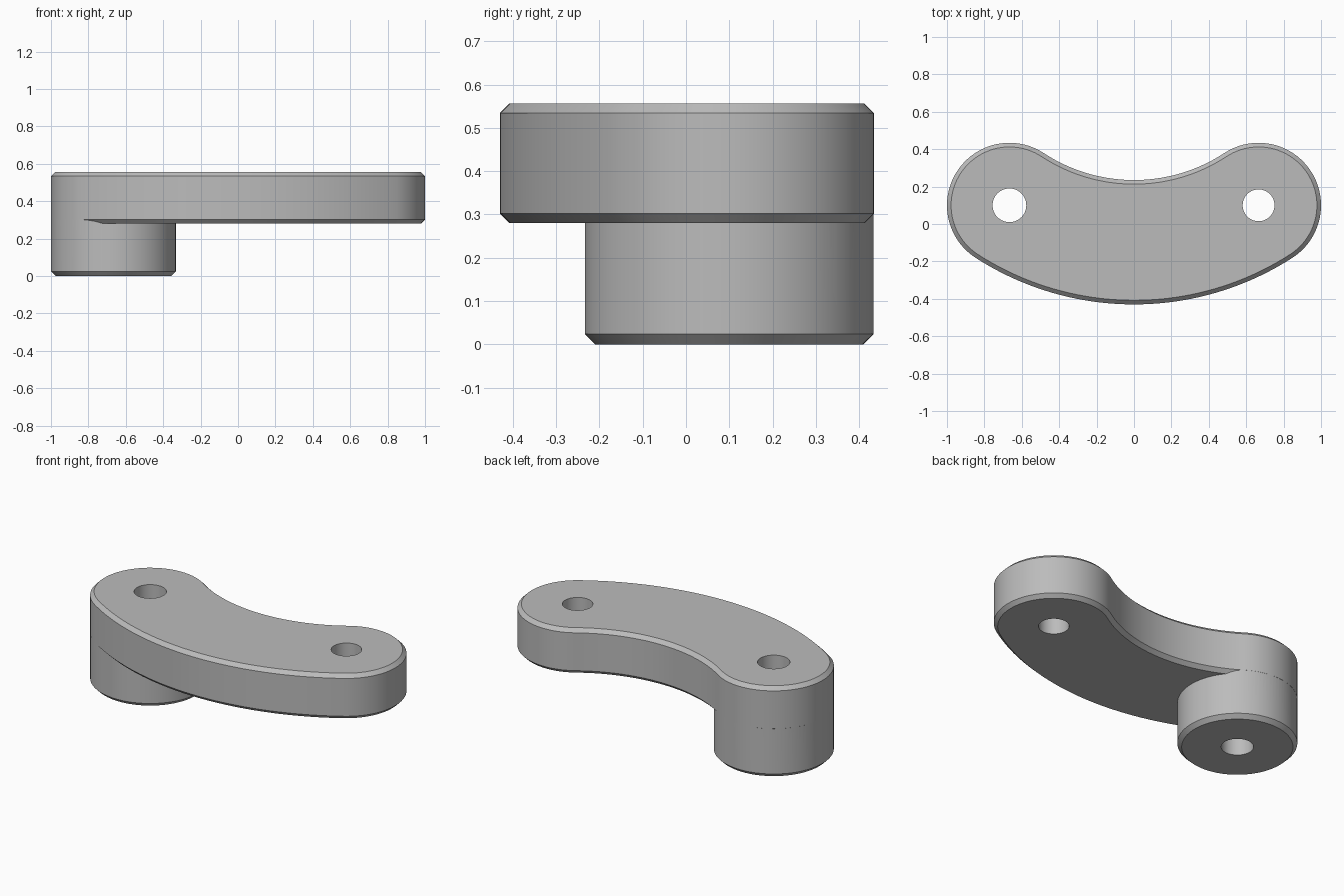
import bpy, bmesh
from math import pi, sin, cos, atan2

if "Cube" in bpy.data.objects:
    bpy.data.objects.remove(bpy.data.objects["Cube"])

END_X, END_Y, END_R = 0.666, 0.1, 0.334   # rounded ends
WAIST_Y, BELLY_Y = 0.235, -0.43           # middle of the inner and outer edges
BASE, TOP, BEVEL = 0.28, 0.556, 0.022

steel = bpy.data.materials.new("plain grey")
steel.use_nodes = True
grey = (0.5, 0.5, 0.5, 1)
steel.diffuse_color = grey
steel.node_tree.nodes["Principled BSDF"].inputs["Base Color"].default_value = grey


def arc(cx, cy, r, start, end, steps):
    """Points along an arc, leaving out the last one."""
    angles = [start + (end - start) * i / steps for i in range(steps)]
    return [(cx + r * cos(a), cy + r * sin(a)) for a in angles]


def loft(name, rings):
    """Closed solid through rings given as (height, outline)."""
    bm = bmesh.new()
    loops = [[bm.verts.new((x, y, z)) for x, y in pts] for z, pts in rings]
    for low, high in zip(loops, loops[1:]):
        n = len(low)
        for i in range(n):
            j = (i + 1) % n
            bm.faces.new((low[i], low[j], high[j], high[i]))
    bm.faces.new(loops[0][::-1])
    bm.faces.new(loops[-1])
    mesh = bpy.data.meshes.new(name)
    bm.to_mesh(mesh)
    bm.free()
    mesh.materials.append(steel)
    obj = bpy.data.objects.new(name, mesh)
    bpy.context.collection.objects.link(obj)
    return obj


def combine(target, tool, operation):
    mod = target.modifiers.new(operation, 'BOOLEAN')
    mod.operation, mod.object, mod.solver = operation, tool, 'EXACT'
    bpy.context.view_layer.objects.active = target
    bpy.ops.object.modifier_apply(modifier=mod.name)
    bpy.data.objects.remove(tool)


# Inner and outer edge arcs, tangent to the rounded ends
w, b = WAIST_Y - END_Y, END_Y - BELLY_Y
inner_r = (END_X**2 + w**2 - END_R**2) / (2 * (END_R - w))
outer_r = (END_X**2 + b**2 - END_R**2) / (2 * (b - END_R))
inner_y, outer_y = WAIST_Y + inner_r, BELLY_Y + outer_r
inner_a = atan2(END_Y - inner_y, END_X)
outer_a = atan2(END_Y - outer_y, END_X)


def outline(inset):
    r = END_R - inset
    return (arc(END_X, END_Y, r, outer_a, inner_a + pi, 48)
            + arc(0, inner_y, inner_r + inset, inner_a, -pi - inner_a, 40)
            + arc(-END_X, END_Y, r, -inner_a, pi - outer_a, 48)
            + arc(0, outer_y, outer_r - inset, -pi - outer_a, outer_a, 48))


def circle(x, r):
    return arc(x, END_Y, r, 0, 2 * pi, 96)


# Curved arm with chamfered rims
arm = loft("curved_link_arm", [
    (BASE, outline(BEVEL)), (BASE + BEVEL, outline(0)),
    (TOP - BEVEL, outline(0)), (TOP, outline(BEVEL))])

# Round boss under the right end
boss_r = END_R - 0.0004
boss = loft("boss", [
    (0, circle(-END_X, boss_r - 0.024)), (0.024, circle(-END_X, boss_r)),
    (BASE + BEVEL + 0.001, circle(-END_X, boss_r))])
combine(arm, boss, 'UNION')

# Through holes
for x, r in ((-END_X, 0.09), (END_X, 0.085)):
    drill = loft("drill", [(-0.1, circle(x, r)), (0.7, circle(x, r))])
    drill.hide_render = True
    combine(arm, drill, 'DIFFERENCE')

bpy.ops.object.select_all(action='DESELECT')
arm.select_set(True)
bpy.context.view_layer.objects.active = arm
bpy.ops.object.shade_smooth_by_angle(angle=pi / 6)
